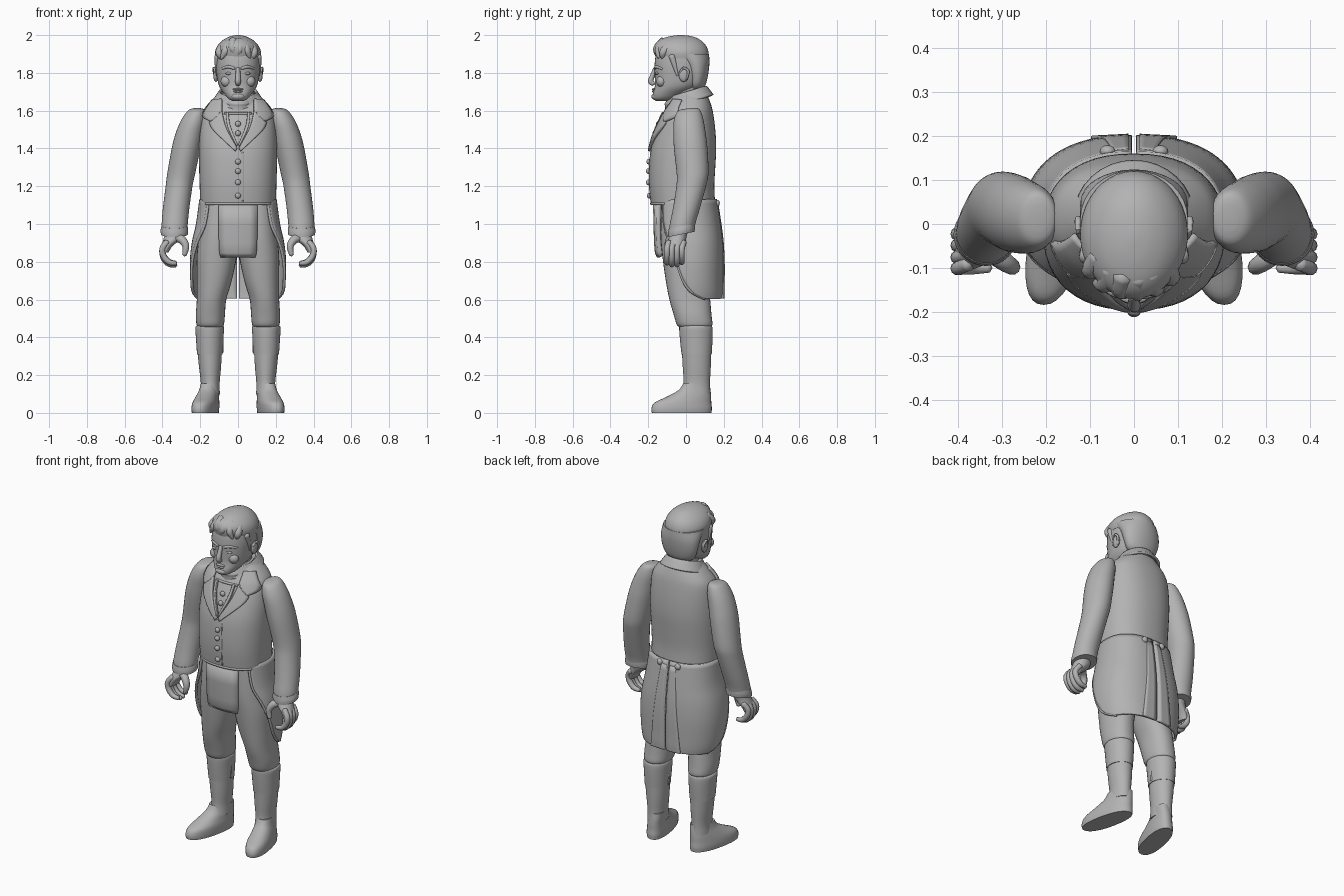
import bpy, bmesh, math
from mathutils import Vector

cube = bpy.data.objects.get("Cube")
if cube:
    bpy.data.objects.remove(cube)

grey = bpy.data.materials.new("plain_grey")
grey.use_nodes = True
grey.diffuse_color = (0.45, 0.45, 0.45, 1)
grey.node_tree.nodes["Principled BSDF"].inputs["Base Color"].default_value = (0.45, 0.45, 0.45, 1)
SIDES = (("left", 1), ("right", -1))


def finish(name, bm, angle=40, thick=0):
    bmesh.ops.recalc_face_normals(bm, faces=bm.faces)
    mesh = bpy.data.meshes.new(name)
    bm.to_mesh(mesh)
    bm.free()
    mesh.materials.append(grey)
    for p in mesh.polygons:
        p.use_smooth = True
    mesh.set_sharp_from_angle(angle=math.radians(angle))
    ob = bpy.data.objects.new(name, mesh)
    bpy.context.collection.objects.link(ob)
    if thick:
        mod = ob.modifiers.new("thickness", 'SOLIDIFY')
        mod.thickness, mod.offset = thick, 0
    return ob


def smooth_rows(rows, steps=4):
    # Catmull-Rom interpolation of tuples
    out = []
    for i in range(len(rows) - 1):
        a, b, c, d = (rows[max(0, min(len(rows) - 1, i + k))] for k in (-1, 0, 1, 2))
        for s in range(steps):
            t = s / steps
            out.append([q + t / 2 * (r - p + t * (2 * p - 5 * q + 4 * r - e + t * (3 * (q - r) + e - p)))
                        for p, q, r, e in zip(a, b, c, d)])
    return out + [list(rows[-1])]


def oval(ang, rx, ry, power):
    c, s = math.cos(ang), math.sin(ang)
    return (math.copysign(abs(c) ** (2 / power), c) * rx,
            math.copysign(abs(s) ** (2 / power), s) * ry)


def loft(name, rows, power=2, side=1, tilt=0, yaw=0, n=32, caps=True, thick=0):
    # rows: centre x, centre y, z, radius x, radius y
    bm = bmesh.new()
    rings = []
    for cx, cy, z, rx, ry in smooth_rows(rows):
        ring = []
        for i in range(n):
            x, y = oval(math.tau * i / n, rx, ry, power)
            ring.append(bm.verts.new((side * (cx + x - yaw * y), cy + y, z + tilt * y)))
        rings.append(ring)
    for a, b in zip(rings, rings[1:]):
        for i in range(n):
            bm.faces.new((a[i], a[(i + 1) % n], b[(i + 1) % n], b[i]))
    if caps:
        bm.faces.new(rings[0])
        bm.faces.new(rings[-1])
    return finish(name, bm, thick=thick)


def body(rows):
    # z, radius x, front y, back y  ->  loft rows
    return [(0, (f + b) / 2, z, rx, (b - f) / 2) for z, rx, f, b in rows]


def sheet(name, grid, thick):
    bm = bmesh.new()
    vs = [[bm.verts.new(p) for p in row] for row in grid]
    for a, b in zip(vs, vs[1:]):
        for i in range(len(a) - 1):
            bm.faces.new((a[i], a[i + 1], b[i + 1], b[i]))
    return finish(name, bm, thick=thick)


def tube(name, pts, side=1, n=10):
    # tapered round tube with domed ends; points are x, y, z, radius
    p = smooth_rows(pts)
    pos = [Vector((side * q[0], q[1], q[2])) for q in p]
    bm = bmesh.new()
    rings = []
    for i, q in enumerate(p):
        d = (pos[min(i + 1, len(p) - 1)] - pos[max(i - 1, 0)]).normalized()
        u = d.orthogonal() if abs(d.y) > 0.9 else d.cross(Vector((0, 1, 0)))
        u.normalize()
        w = d.cross(u)
        rings.append([bm.verts.new(pos[i] + q[3] * (u * math.cos(math.tau * k / n) + w * math.sin(math.tau * k / n)))
                      for k in range(n)])
    for a, b in zip(rings, rings[1:]):
        for k in range(n):
            bm.faces.new((a[k], a[(k + 1) % n], b[(k + 1) % n], b[k]))
    for ring, end, q, away in ((rings[0], pos[0], p[0], pos[0] - pos[1]), (rings[-1], pos[-1], p[-1], pos[-1] - pos[-2])):
        tip = bm.verts.new(end + away.normalized() * q[3] * 0.6)
        for k in range(n):
            bm.faces.new((ring[k], ring[(k + 1) % n], tip))
    return finish(name, bm, 70)


def blob(name, loc, size):
    bm = bmesh.new()
    bmesh.ops.create_uvsphere(bm, u_segments=16, v_segments=10, radius=1)
    bmesh.ops.scale(bm, vec=size, verts=bm.verts)
    bmesh.ops.translate(bm, vec=loc, verts=bm.verts)
    return finish(name, bm)


# Torso
TORSO = body([(1.1, .2, -.185, .155), (1.2, .203, -.195, .15), (1.3, .206, -.195, .155), (1.4, .207, -.185, .16),
              (1.5, .202, -.155, .155), (1.59, .188, -.115, .143), (1.64, .155, -.085, .13), (1.69, .105, -.06, .11)])
loft("coat_body", TORSO, power=2.3, n=48)
FINE = smooth_rows(TORSO)


def chest(x, z, off=0.004):
    row = min(FINE, key=lambda r: abs(r[2] - z))
    i = FINE.index(row)
    j = min(i + 1, len(FINE) - 1) if z > row[2] else max(i - 1, 0)
    t = (z - row[2]) / (FINE[j][2] - row[2]) if j != i else 0
    _, cy, _, rx, ry = (a + t * (b - a) for a, b in zip(row, FINE[j]))
    return Vector((x, cy - ry * max(0, 1 - abs(x / rx) ** 2.3) ** (1 / 2.3) - off, z))


def lapel(name, inner, outer, side):
    # sheet between two edges laid on the chest
    a, b = smooth_rows(inner, 6), smooth_rows(outer, 6)
    grid = []
    for p, q in zip(a, b):
        pts = [chest(p[0] + (q[0] - p[0]) * k / 6, p[1] + (q[1] - p[1]) * k / 6, .008) for k in range(7)]
        grid.append([(side * v.x, v.y, v.z) for v in pts])
    sheet(name, grid, .014)


for label, s in SIDES:
    lapel(label + "_lapel", [(.085, 1.6), (.062, 1.51), (.004, 1.4)], [(.15, 1.535), (.125, 1.49), (.014, 1.385)], s)
    lapel(label + "_collar_leaf", [(.085, 1.66), (.085, 1.62), (.085, 1.59)], [(.135, 1.655), (.185, 1.575), (.14, 1.54)], s)
    lapel(label + "_waistcoat_edge", [(.05, 1.59), (.04, 1.52), (.002, 1.42)], [(.064, 1.59), (.054, 1.51), (.008, 1.41)], s)
for i, z in enumerate((1.53, 1.48, 1.33, 1.28, 1.22, 1.15)):
    blob(f"front_button_{i + 1}", chest(0, z), (.015, .012, .015))
tube("coat_front_edge", [(*chest(.025, z, -.003), .005) for z in (1.12, 1.2, 1.3, 1.38)])
tube("shirt_band", [(*chest(x, 1.585, -.002), .007) for x in (-.07, 0, .07)])
tube("coat_hem", [(*chest(x, 1.108, -.004), .008) for x in (-.17, -.12, -.06, 0, .06, .12, .17)])

# Standing collar and neckcloth
loft("coat_collar", [(0, .02, 1.645, .13, .12), (0, .015, 1.685, .105, .1), (0, .012, 1.7, .095, .092)],
     tilt=.3, caps=False, thick=.014)
loft("neckcloth", [(0, -.02, 1.57, .085, .09), (0, -.025, 1.63, .078, .085), (0, -.025, 1.65, .08, .088),
                   (0, -.02, 1.67, .072, .078)], tilt=.15)
loft("neck", [(0, -.005, 1.63, .07, .08), (0, 0, 1.68, .07, .085), (0, .005, 1.75, .078, .09)])

# Head
loft("head", body([(1.652, .03, -.16, -.09), (1.664, .052, -.175, -.05), (1.69, .074, -.175, .0), (1.73, .1, -.165, .07),
                   (1.79, .113, -.166, .105), (1.85, .118, -.166, .115), (1.91, .112, -.155, .11),
                   (1.96, .08, -.12, .085)]), power=2.2, n=40)
loft("hair_cap", body([(1.875, .119, -.158, .12), (1.91, .122, -.168, .119), (1.945, .108, -.168, .105),
                       (1.975, .078, -.14, .075), (1.993, .042, -.09, .035), (2.0, .008, -.04, -.015)]), n=40)
loft("hair_back", body([(1.715, .07, .02, .09), (1.74, .096, .01, .105), (1.79, .114, .0, .117),
                        (1.85, .122, -.03, .124), (1.9, .122, -.1, .122)]), n=32)
for i, (x, z, dx, r) in enumerate(((-.1, 1.9, .02, .022), (-.065, 1.91, -.025, .023), (-.03, 1.925, .025, .024),
                                   (.01, 1.92, -.02, .024), (.045, 1.915, .02, .023), (.085, 1.9, -.02, .023))):
    y = -.158 * math.sqrt(1 - (x / .14) ** 2) + .005
    tube(f"hair_lock_{i + 1}", [(x * .8, y + .035, z + .045, r), (x, y, z + .01, r * .9),
                                (x + dx * .6, y, z - .02, r * .6), (x + dx, y, z - .035, .006)])
tube("nose", [(0, -.162, 1.825, .011), (0, -.176, 1.79, .013), (0, -.187, 1.755, .015), (0, -.172, 1.742, .013)])
blob("upper_lip", (0, -.169, 1.713), (.03, .012, .006))
blob("lower_lip", (0, -.169, 1.702), (.025, .012, .007))
blob("chin", (0, -.163, 1.675), (.035, .02, .018))
for label, s in SIDES:
    tube(label + "_brow", [(.018, -.163, 1.823, .008), (.05, -.155, 1.832, .009), (.084, -.125, 1.822, .007)], s)
    blob(label + "_eye", (s * .046, -.151, 1.797), (.02, .012, .008))
    blob(label + "_cheek", (s * .06, -.13, 1.755), (.032, .027, .03))
    blob(label + "_ear", (s * .117, -.012, 1.79), (.014, .026, .038))
    tube(label + "_ear_rim", [(.121, -.03, 1.805, .006), (.127, -.012, 1.826, .007), (.127, .012, 1.808, .007),
                              (.12, .002, 1.765, .006)], s)
    tube(label + "_sideburn", [(.107, -.075, 1.89, .018), (.11, -.06, 1.84, .013), (.11, -.045, 1.785, .006)], s)

# Arms, cuffs and hands
for label, s in SIDES:
    loft(label + "_sleeve", [(.215, .015, 1.612, .02, .03), (.22, .013, 1.6, .045, .06), (.236, .013, 1.55, .065, .078),
                             (.257, .018, 1.48, .073, .085), (.275, .025, 1.4, .076, .088), (.3, .035, 1.27, .074, .084),
                             (.312, .028, 1.2, .071, .08), (.328, .002, 1.08, .07, .073), (.335, -.018, 1.0, .069, .069),
                             (.336, -.023, .955, .067, .067)], side=s, tilt=.1)
    loft(label + "_cuff", [(.336, -.022, .99, .069, .069), (.337, -.024, .965, .073, .071), (.337, -.025, .945, .071, .07)],
         side=s, tilt=.2)
    loft(label + "_palm", [(.338, -.035, .96, .045, .045), (.345, -.045, .925, .048, .046), (.375, -.055, .885, .03, .05),
                           (.388, -.06, .85, .02, .046)], side=s)
    for name, y, dz in (("index", -.1, .01), ("middle", -.075, 0), ("ring", -.048, 0), ("little", -.022, .012)):
        tube(f"{label}_{name}_finger", [(.375, y + .01, .905, .016), (.4, y, .87, .016), (.394, y, .82 + dz, .016),
                                        (.365, y, .788 + dz, .015), (.328, y, .782 + dz, .011)], s)
    tube(label + "_thumb", [(.33, -.06, .93, .024), (.295, -.085, .915, .022), (.276, -.098, .88, .018),
                            (.284, -.1, .835, .012)], s)

# Breeches, boots and feet
for label, s in SIDES:
    loft(label + "_breeches_leg", [(.098, 0, 1.13, .1, .13), (.102, 0, .95, .104, .135), (.112, 0, .83, .106, .125),
                                   (.125, .005, .7, .092, .112), (.14, .02, .6, .078, .108), (.146, .035, .52, .077, .1),
                                   (.147, .045, .47, .073, .095), (.147, .047, .455, .064, .083)], side=s, power=2.2)
    loft(label + "_boot_top", [(.15, .05, .462, .068, .08), (.15, .052, .452, .076, .088), (.15, .054, .4, .073, .087),
                               (.15, .056, .31, .067, .08)], side=s)
    loft(label + "_boot_shaft", [(.15, .056, .33, .065, .078), (.148, .057, .24, .058, .074), (.147, .057, .16, .05, .07),
                                 (.148, .053, .1, .052, .076)], side=s)
    loft(label + "_boot_foot", [(.147, .055, .155, .047, .07), (.152, .045, .12, .05, .085), (.162, .015, .085, .056, .118),
                                (.17, -.016, .055, .062, .15), (.173, -.023, .025, .064, .16), (.173, -.023, 0, .062, .158)],
         side=s, yaw=.2, power=2.3)
    tube(label + "_boot_seam", [(.15 - .067, .05, z, .006) for z in (.44, .32)], s)
flap = [[(x * w, -.14 - .015 * (1 - (x / .1) ** 2) + d, z) for x in (-.1, -.06, -.02, .02, .06, .1)]
        for z, w, d in ((1.11, 1, -.005), (1.0, 1, -.003), (.9, .98, 0), (.85, .95, .004), (.83, .88, .014))]
sheet("breeches_front_flap", flap, .03)

# Coat tails: z, radius x, front edge y, back y
TAIL = smooth_rows([(1.13, .198, -.12, .158), (1.0, .216, -.115, .178), (.9, .238, -.085, .19), (.8, .248, -.05, .195),
                    (.7, .245, -.015, .195), (.64, .238, .03, .195), (.605, .23, .1, .193)])


def tail_point(row, f):
    z, rx, edge, back = row
    start = math.asin(max(-1, min(1, math.copysign(abs(edge / (.17 if edge < 0 else back)) ** 1.2, edge))))
    x, y = oval(start + (math.pi / 2 - start) * f, rx, .17 if edge < 0 else back, 2.4)
    return max(x, .005), y if y < 0 else y * back / (.17 if edge < 0 else back), z


for label, s in SIDES:
    grid = [[(s * x, y, z) for x, y, z in (tail_point(r, k / 20) for k in range(21))] for r in TAIL]
    sheet(label + "_coat_tail", grid, .014)
    tube(label + "_tail_edge", [(*tail_point(r, 0), .008) for r in TAIL[::4]], s)
    pleat = [[(s * (.012 + (.045 + (1.13 - r[0]) * .1 - .012) * k / 4), r[3] + .004 - .004 * k / 4, r[0])
              for k in range(5)] for r in TAIL[1:]]
    sheet(label + "_tail_pleat", pleat, .012)
    blob(label + "_back_button", (s * .06, .165, 1.11), (.018, .014, .018))
